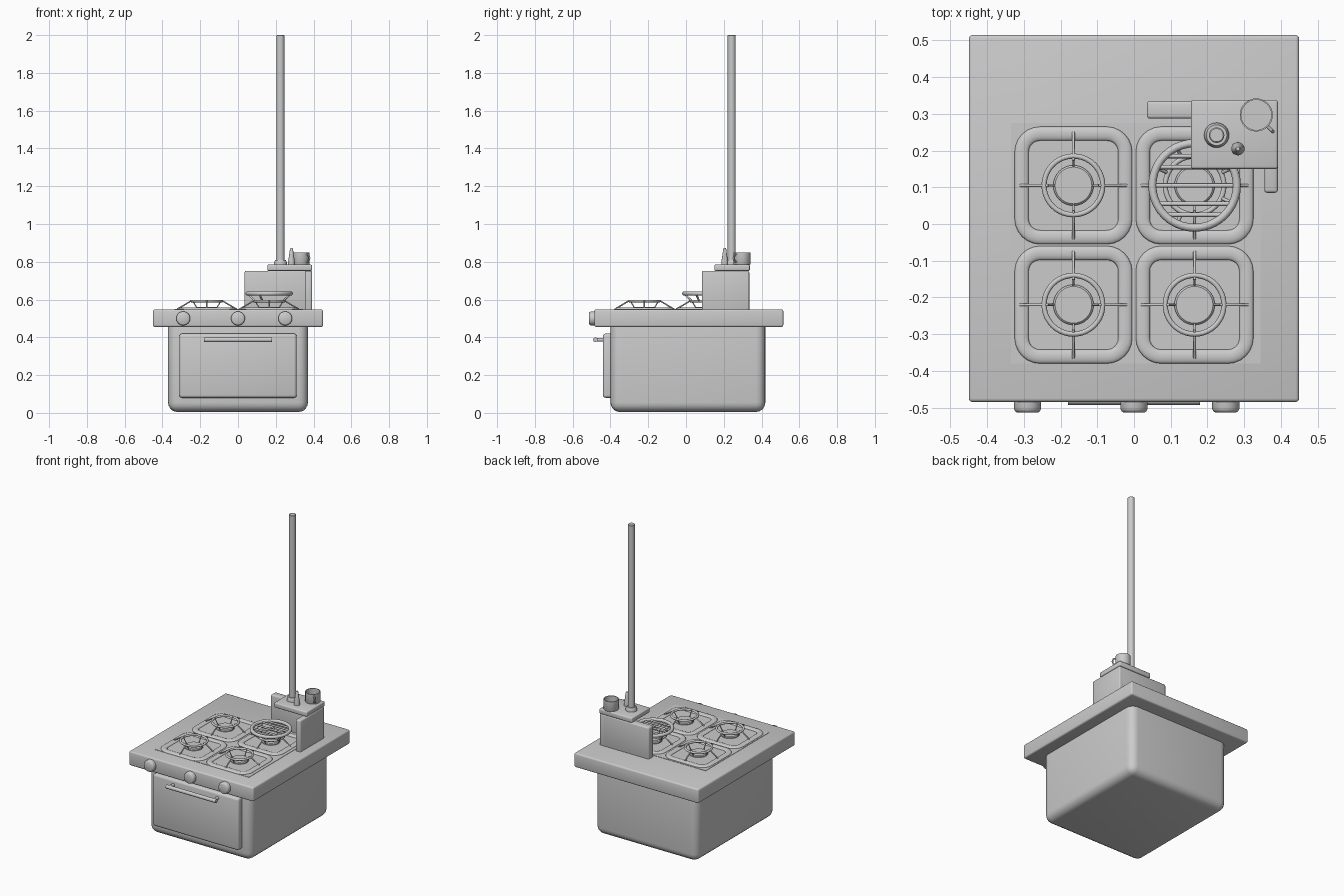
import bpy, math
from mathutils import Vector

if "Cube" in bpy.data.objects:
    bpy.data.objects.remove(bpy.data.objects["Cube"])


def finish(o, name):
    o.name = name
    bpy.ops.object.select_all(action='DESELECT')
    o.select_set(True)
    bpy.context.view_layer.objects.active = o
    bpy.ops.object.shade_smooth_by_angle(angle=math.radians(40))
    return o


def box(name, lo, hi, bevel=0.01, seg=3):
    lo, hi = Vector(lo), Vector(hi)
    bpy.ops.mesh.primitive_cube_add(size=1, location=(lo + hi) / 2)
    o = bpy.context.object
    o.scale = hi - lo
    bpy.ops.object.transform_apply(location=False, rotation=False, scale=True)
    if bevel:
        m = o.modifiers.new("Bevel", 'BEVEL')
        m.width, m.segments = bevel, seg
        bpy.ops.object.modifier_apply(modifier=m.name)
    return finish(o, name)


def lathe(name, profile, loc, rot=(0, 0, 0), n=32):
    # revolve (radius, height) pairs around z
    verts, faces = [], []
    for r, z in profile:
        for i in range(n):
            a = 2 * math.pi * i / n
            verts.append((r * math.cos(a), r * math.sin(a), z))
    for k in range(len(profile) - 1):
        for i in range(n):
            j = (i + 1) % n
            faces.append((k * n + i, k * n + j, (k + 1) * n + j, (k + 1) * n + i))
    faces.append(tuple(reversed(range(n))))
    faces.append(tuple(range((len(profile) - 1) * n, len(profile) * n)))
    me = bpy.data.meshes.new(name)
    me.from_pydata(verts, [], faces)
    o = bpy.data.objects.new(name, me)
    bpy.context.collection.objects.link(o)
    o.location, o.rotation_euler = loc, rot
    return finish(o, name)


def tube(name, pts, radius, cyclic=False, flat=1.0, loc=(0, 0, 0)):
    cu = bpy.data.curves.new(name, 'CURVE')
    cu.dimensions = '3D'
    cu.bevel_depth, cu.bevel_resolution, cu.use_fill_caps = radius, 3, True
    sp = cu.splines.new('POLY')
    sp.points.add(len(pts) - 1)
    for p, c in zip(sp.points, pts):
        p.co = (*c, 1)
    sp.use_cyclic_u = cyclic
    o = bpy.data.objects.new(name, cu)
    bpy.context.collection.objects.link(o)
    o.location, o.scale = loc, (1, 1, flat)
    bpy.ops.object.select_all(action='DESELECT')
    o.select_set(True)
    bpy.context.view_layer.objects.active = o
    bpy.ops.object.convert(target='MESH')
    return finish(bpy.context.object, name)


def circle(r, z, n=40):
    return [(r * math.cos(2 * math.pi * i / n), r * math.sin(2 * math.pi * i / n), z) for i in range(n)]


def rounded_square(half, r, n=6):
    pts = []
    for q in range(4):
        a0 = q * math.pi / 2
        cx = (half - r) * (1 if q in (0, 3) else -1)
        cy = (half - r) * (1 if q in (0, 1) else -1)
        for i in range(n + 1):
            a = a0 + i / n * math.pi / 2
            pts.append((cx + r * math.cos(a), cy + r * math.sin(a), 0))
    return pts


# stove body, door and handle
box("stove_body", (-0.37, -0.40, 0.005), (0.37, 0.42, 0.52), 0.05, 5)
box("oven_door", (-0.31, -0.44, 0.08), (0.31, -0.38, 0.42), 0.014)
tube("door_handle", [(-0.18, -0.48, 0.387), (0.18, -0.48, 0.387)], 0.0125)
for s in (-1, 1):
    tube("handle_post", [(s * 0.16, -0.48, 0.387), (s * 0.16, -0.43, 0.387)], 0.01)

# countertop, hob plate and knobs
box("countertop", (-0.45, -0.485, 0.455), (0.45, 0.515, 0.548), 0.01)
box("hob_plate", (-0.335, -0.38, 0.54), (0.345, 0.275, 0.55), 0)
for x in (-0.29, 0, 0.25):
    lathe("control_knob", [(0.037, 0), (0.037, 0.026), (0.034, 0.033), (0.029, 0.036)],
          (x, -0.477, 0.50), (math.pi / 2, 0, 0))

# four burners with rims, caps and pan supports
for cx in (-0.165, 0.165):
    for cy in (0.105, -0.22):
        at = (cx, cy, 0)
        tube("burner_rim", rounded_square(0.141, 0.05), 0.019, True, 0.45, (cx, cy, 0.55))
        lathe("burner_cap", [(0.055, 0.545), (0.055, 0.556), (0.05, 0.561)], at)
        tube("pan_ring", circle(0.08, 0.592), 0.007, True, 1, at)
        for k in range(4):
            c, s = round(math.cos(k * math.pi / 2)), round(math.sin(k * math.pi / 2))
            tube("pan_support", [(c * r, s * r, z) for r, z in
                                 ((0.068, 0.595), (0.085, 0.592), (0.145, 0.556))], 0.004, loc=at)
            tube("ring_post", [(c * 0.073, s * 0.073, 0.59), (c * 0.05, s * 0.05, 0.552)], 0.003, loc=at)

# toasting rack on the rear right burner
rack = (0.165, 0.105, 0)
tube("rack_ring", circle(0.115, 0.632), 0.011, True, 1, rack)
for dy in (-0.08, -0.05, 0, 0.05, 0.08):
    h = math.sqrt(0.115 ** 2 - dy ** 2)
    tube("rack_bar", [(-h, dy, 0.63), (h, dy, 0.63)], 0.006, loc=rack)
for deg in (25, 115, 155, 245, 335):
    c, s = math.cos(math.radians(deg)), math.sin(math.radians(deg))
    tube("rack_leg", [(c * 0.122, s * 0.122, 0.627), (c * 0.085, s * 0.085, 0.595)], 0.005, loc=rack)

# corner splash guard and shelf
box("back_guard", (0.035, 0.287, 0.54), (0.39, 0.335, 0.752), 0.008)
box("side_guard", (0.355, 0.085, 0.54), (0.392, 0.335, 0.752), 0.008)
box("corner_shelf", (0.155, 0.15, 0.752), (0.392, 0.338, 0.785), 0.007)

# tall flue pole with collar
lathe("pole_collar", [(0.034, 0.78), (0.034, 0.797), (0.028, 0.81)], (0.225, 0.242, 0))
lathe("flue_pole", [(0.021, 0.78), (0.021, 1.997), (0.018, 2.0)], (0.225, 0.242, 0))

# small shaker and mug on the shelf
lathe("pepper_shaker", [(0.018, 0.783), (0.018, 0.80), (0.013, 0.83), (0.008, 0.868), (0.005, 0.873)],
      (0.283, 0.205, 0), n=20)
lathe("mug", [(0.042, 0.783), (0.045, 0.788), (0.045, 0.85), (0.041, 0.85), (0.041, 0.793)],
      (0.333, 0.297, 0))
d = 1 / math.sqrt(2)
tube("mug_handle", [(d * r, -d * r, z) for r, z in
                    ((0.042, 0.84), (0.058, 0.837), (0.064, 0.82), (0.058, 0.803), (0.042, 0.80))],
     0.005, loc=(0.333, 0.297, 0))
